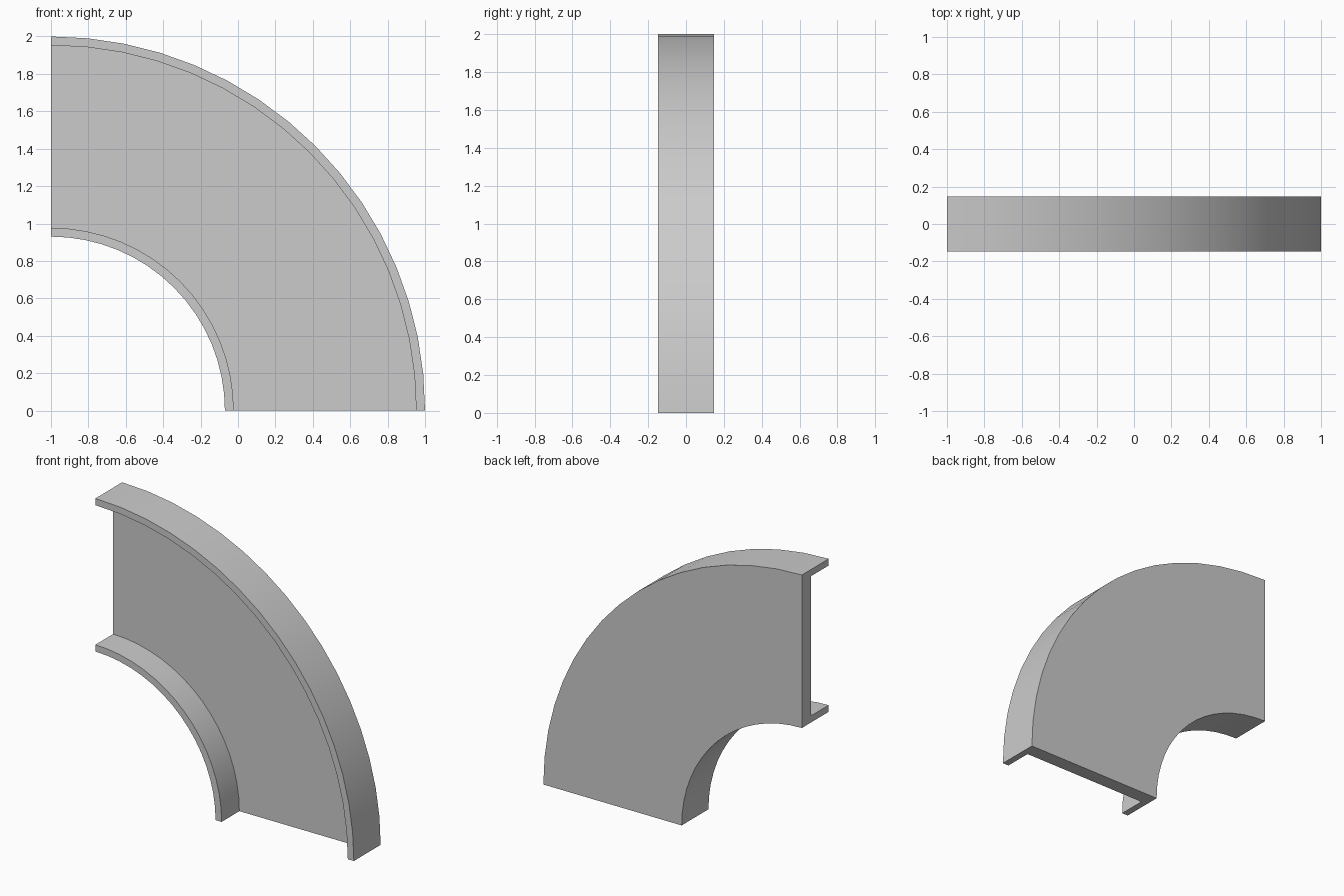
import bpy, bmesh, math
from mathutils import Vector

if "Cube" in bpy.data.objects:
    bpy.data.objects.remove(bpy.data.objects["Cube"])

R_IN, R_OUT = 0.93, 2.0      # inner and outer bend radius
HALF = 0.148                 # half depth in y
FLANGE, WEB = 0.047, 0.1     # wall thicknesses
STEPS = 16

# C-shaped cross-section (radius, y), open to the front
profile = [
    (R_IN, HALF), (R_IN, -HALF), (R_IN + FLANGE, -HALF), (R_IN + FLANGE, HALF - WEB),
    (R_OUT - FLANGE, HALF - WEB), (R_OUT - FLANGE, -HALF), (R_OUT, -HALF), (R_OUT, HALF),
]

# Sweep the section a quarter turn about the bend centre
centre = Vector((-1, 0, 0))
bm = bmesh.new()
rings = []
for i in range(STEPS + 1):
    a = math.radians(90) * i / STEPS
    rings.append([bm.verts.new(centre + Vector((r * math.cos(a), y, r * math.sin(a))))
                  for r, y in profile])
n = len(profile)
for a, b in zip(rings, rings[1:]):
    for j in range(n):
        k = (j + 1) % n
        bm.faces.new((a[j], a[k], b[k], b[j]))

# Close both ends
bm.faces.new(rings[0])
bm.faces.new(rings[-1][::-1])
bmesh.ops.recalc_face_normals(bm, faces=bm.faces)

mesh = bpy.data.meshes.new("curved_channel")
bm.to_mesh(mesh)
bm.free()
channel = bpy.data.objects.new("curved_channel", mesh)
bpy.context.collection.objects.link(channel)

# Smooth curved walls, sharp corners
bpy.context.view_layer.objects.active = channel
channel.select_set(True)
bpy.ops.object.shade_smooth_by_angle(angle=math.radians(30))
